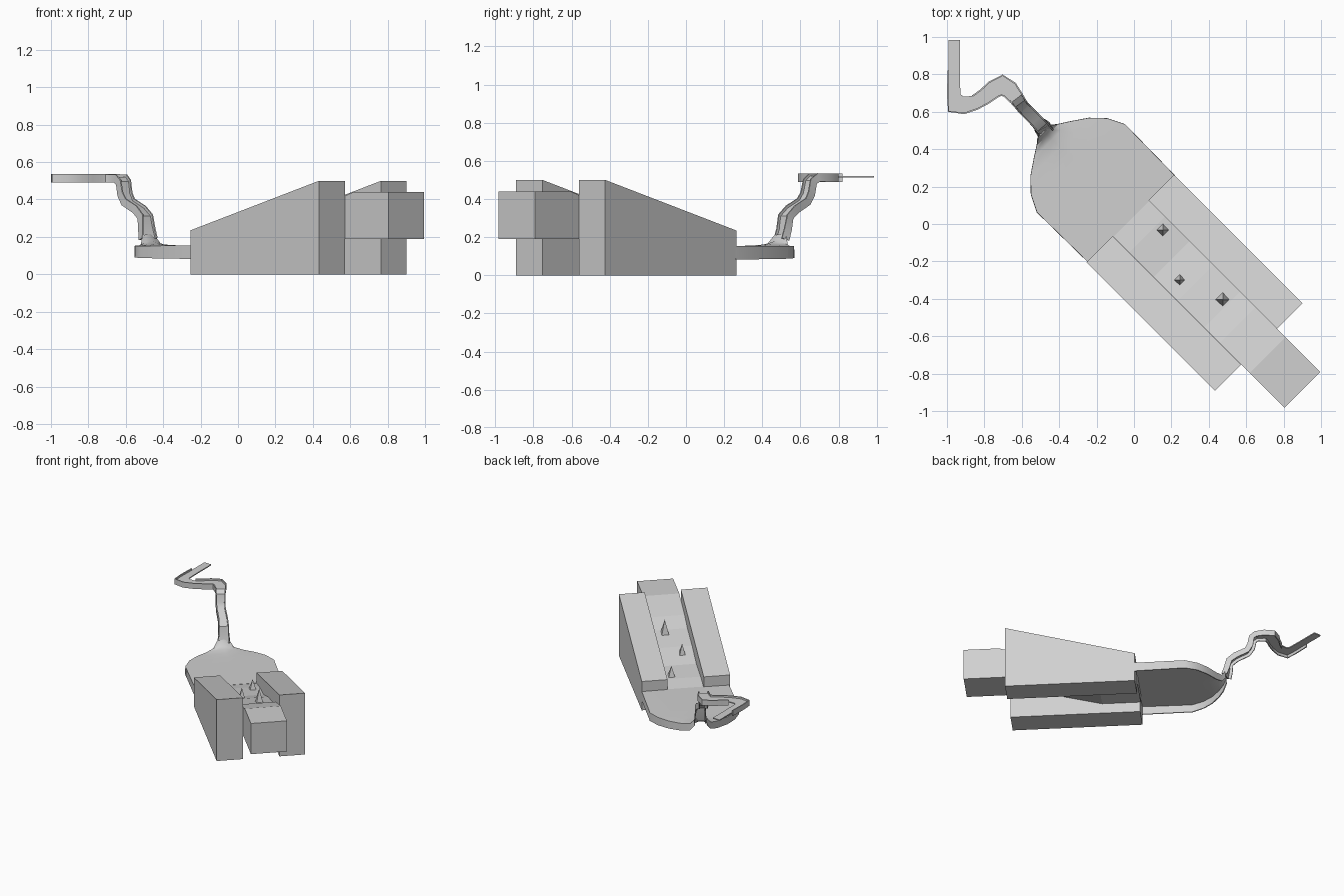
import bpy, bmesh, math
from mathutils import Vector

cube = bpy.data.objects.get("Cube")
if cube:
    bpy.data.objects.remove(cube, do_unlink=True)

grey = bpy.data.materials.new("plain_grey")
grey.use_nodes = True
COLOUR = (0.63, 0.63, 0.63, 1)
grey.diffuse_color = COLOUR
grey.node_tree.nodes["Principled BSDF"].inputs["Base Color"].default_value = COLOUR

DIAGONAL = -math.pi / 4  # the body runs along this heading


def finish(name, bm, heading=0.0, thickness=0.0):
    """Make the object; sheet parts get a thickness and smooth bends."""
    bmesh.ops.recalc_face_normals(bm, faces=bm.faces)
    mesh = bpy.data.meshes.new(name)
    bm.to_mesh(mesh)
    bm.free()
    obj = bpy.data.objects.new(name, mesh)
    bpy.context.collection.objects.link(obj)
    obj.rotation_euler.z = heading
    mesh.materials.append(grey)
    if thickness:
        mod = obj.modifiers.new("Thickness", 'SOLIDIFY')
        mod.thickness = thickness
        mod.offset = 0
        bpy.ops.object.select_all(action='DESELECT')
        obj.select_set(True)
        bpy.context.view_layer.objects.active = obj
        bpy.ops.object.modifier_apply(modifier=mod.name)
        bpy.ops.object.shade_smooth_by_angle(angle=math.radians(35))


def prism(name, profile, side_a, side_b):
    """Side profile (along, height) extruded across the body."""
    bm = bmesh.new()
    face = bm.faces.new([bm.verts.new((a, side_a, z)) for a, z in profile])
    new = bmesh.ops.extrude_face_region(bm, geom=[face])["geom"]
    verts = [g for g in new if isinstance(g, bmesh.types.BMVert)]
    bmesh.ops.translate(bm, verts=verts, vec=(0, side_b - side_a, 0))
    finish(name, bm, DIAGONAL)


def skin(bm, rows):
    """Quads between consecutive rows of points."""
    rows = [[bm.verts.new(p) for p in row] for row in rows]
    for r, s in zip(rows, rows[1:]):
        for i in range(len(r) - 1):
            bm.faces.new((r[i], r[i + 1], s[i + 1], s[i]))


# Side walls with sloping tops
wall = [(-0.035, 0), (0.937, 0), (0.937, 0.5), (-0.035, 0.235)]
prism("left_wall", wall, 0.145, 0.338)
prism("right_wall", wall, -0.325, -0.127)

# Stepped ramp between the walls, ending in a block
ramp_top = [(-0.04, 0.15), (0.09, 0.18), (0.275, 0.20), (0.455, 0.265),
            (0.656, 0.315), (0.774, 0.37), (1.0, 0.44), (1.264, 0.44)]
ramp_bottom = [(1.264, 0.19), (0.64, 0.19), (0.52, 0.15), (0.25, 0.08), (-0.04, 0.08)]
prism("stepped_ramp", ramp_top + ramp_bottom, -0.126, 0.144)

# Spikes on the ramp
for i, (x, y, z, r, h) in enumerate([(0.155, -0.033, 0.18, 0.034, 0.085),
                                     (0.245, -0.30, 0.235, 0.03, 0.085),
                                     (0.475, -0.405, 0.30, 0.038, 0.115)]):
    bm = bmesh.new()
    bmesh.ops.create_cone(bm, cap_ends=True, segments=4, radius1=r, radius2=0, depth=h)
    bmesh.ops.translate(bm, verts=bm.verts, vec=(x, y, z + h / 2))
    finish(f"spike_{i + 1}", bm)

# Dished blade: along, half width, centre height, edge height, rim depth
stations = [(-0.03, 0.325, 0.15, 0.15, 0.068), (-0.41, 0.33, 0.15, 0.15, 0.063),
            (-0.50, 0.285, 0.15, 0.15, 0.06), (-0.57, 0.218, 0.153, 0.148, 0.058),
            (-0.63, 0.13, 0.162, 0.148, 0.055), (-0.665, 0.075, 0.18, 0.158, 0.05),
            (-0.69, 0.045, 0.215, 0.205, 0.05)]
bm = bmesh.new()
rows = []
for a, w, mid, edge, rim in stations:
    z_half = (mid + edge) / 2
    rows.append([(a, 0.01 - w, edge - rim), (a, 0.01 - w, edge), (a, 0.01 - w / 2, z_half),
                 (a, 0.01, mid), (a, 0.01 + w / 2, z_half), (a, 0.01 + w, edge),
                 (a, 0.01 + w, edge - rim)])
skin(bm, rows)
finish("blade", bm, DIAGONAL, 0.008)

# Bent handle path and strip half widths
path = [(-0.478, 0.497, 0.19, 0.042), (-0.485, 0.51, 0.24, 0.037), (-0.493, 0.52, 0.31, 0.034),
        (-0.525, 0.555, 0.35, 0.032), (-0.585, 0.615, 0.39, 0.031), (-0.602, 0.635, 0.43, 0.031),
        (-0.61, 0.647, 0.495, 0.032), (-0.628, 0.672, 0.517, 0.036), (-0.665, 0.718, 0.517, 0.045),
        (-0.705, 0.742, 0.517, 0.053), (-0.75, 0.72, 0.517, 0.045), (-0.80, 0.68, 0.517, 0.04),
        (-0.85, 0.65, 0.517, 0.037), (-0.91, 0.636, 0.517, 0.045), (-0.952, 0.643, 0.517, 0.056),
        (-0.962, 0.69, 0.517, 0.034), (-0.962, 0.82, 0.517, 0.031), (-0.962, 0.985, 0.517, 0.031)]
points = [Vector(p[:3]) for p in path]
strip, outer_rim, inner_rim = [], [], []
for i, p in enumerate(points):
    ahead = points[min(i + 1, len(points) - 1)] - p
    behind = p - points[max(i - 1, 0)]
    tangent = (ahead.normalized() + behind.normalized()).normalized()
    side = Vector((-tangent.y, tangent.x, 0)).normalized()
    normal = tangent.cross(side).normalized()
    half = side * path[i][3]
    strip.append([p - half, p + half])
    outer_rim.append([p + half + normal * 0.018, p + half - normal * 0.027])
    inner_rim.append([p - half + normal * 0.018, p - half - normal * 0.027])
bm = bmesh.new()
skin(bm, strip)
skin(bm, outer_rim[:-1])
skin(bm, inner_rim[:13])
finish("bent_handle", bm, 0, 0.008)
